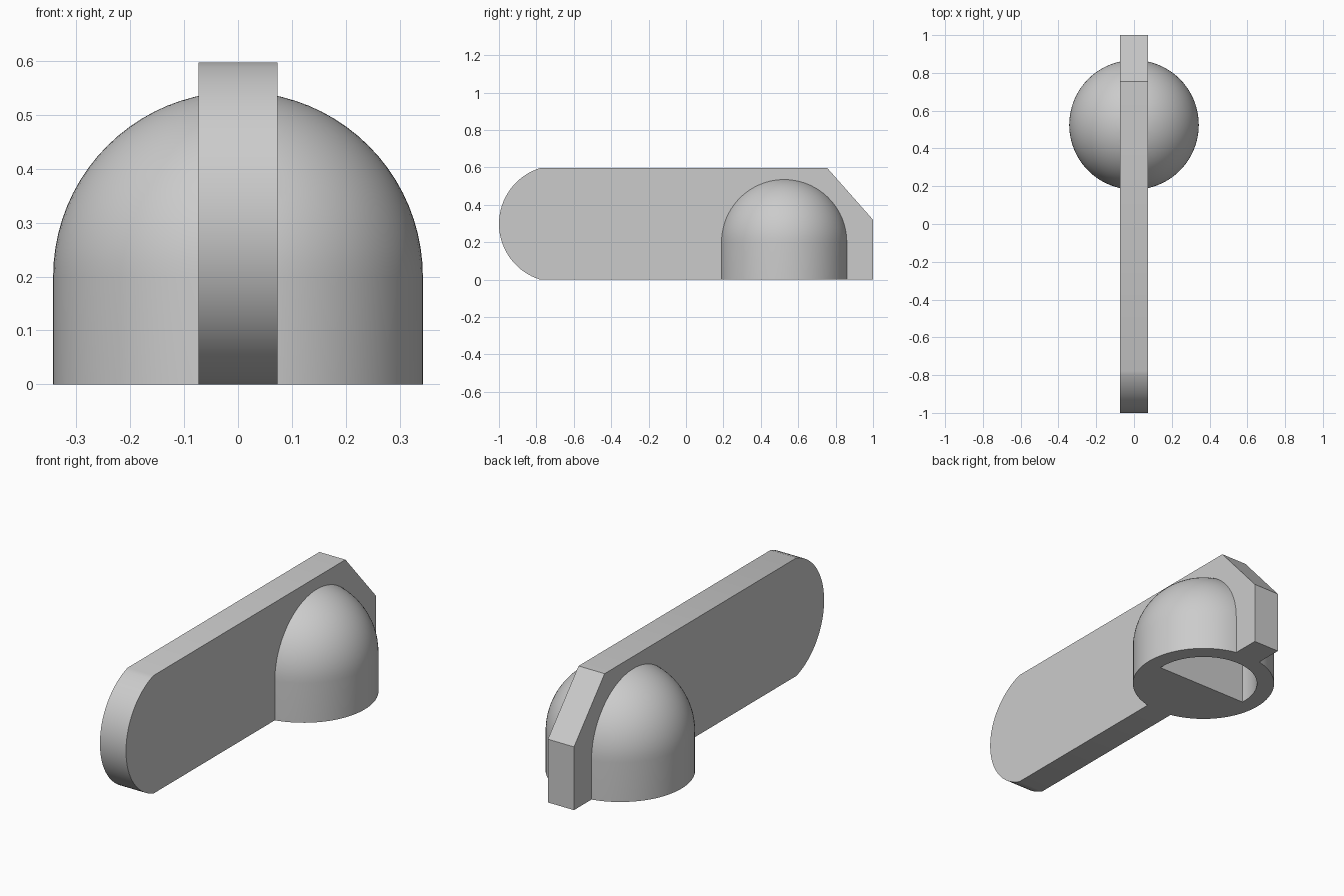
import bpy, bmesh, math

default = bpy.data.objects.get("Cube")
if default:
    bpy.data.objects.remove(default, do_unlink=True)

HUB_Y, HUB_R, SKIRT = 0.525, 0.343, 0.2
HEIGHT, HALF_WIDTH = 0.597, 0.073
BORE_R, BORE_DEPTH, FLAT = 0.26, 0.36, -0.015

grey = bpy.data.materials.new("plain grey")
grey.use_nodes = True
colour = (0.6, 0.6, 0.6, 1)
grey.diffuse_color = colour
grey.node_tree.nodes["Principled BSDF"].inputs["Base Color"].default_value = colour


def finish(bm, name):
    bmesh.ops.recalc_face_normals(bm, faces=bm.faces)
    mesh = bpy.data.meshes.new(name)
    bm.to_mesh(mesh)
    bm.free()
    mesh.materials.append(grey)
    obj = bpy.data.objects.new(name, mesh)
    bpy.context.collection.objects.link(obj)
    return obj


def extrude(name, points, offset):
    bm = bmesh.new()
    face = bm.faces.new([bm.verts.new(p) for p in points])
    result = bmesh.ops.extrude_face_region(bm, geom=[face])
    verts = [g for g in result["geom"] if isinstance(g, bmesh.types.BMVert)]
    bmesh.ops.translate(bm, verts=verts, vec=offset)
    return finish(bm, name)


def combine(target, other, operation):
    mod = target.modifiers.new(operation.lower(), "BOOLEAN")
    mod.operation, mod.object, mod.solver = operation, other, "EXACT"
    bpy.context.view_layer.objects.active = target
    bpy.ops.object.modifier_apply(modifier=mod.name)
    bpy.data.objects.remove(other, do_unlink=True)


# Domed hub: a revolved skirt and quarter circle
bm = bmesh.new()
arc = [math.pi / 2 * i / 20 for i in range(21)]
outline = [(0, 0), (HUB_R, 0)]
outline += [(HUB_R * math.cos(a), SKIRT + HUB_R * math.sin(a)) for a in arc]
verts = [bm.verts.new((r, HUB_Y, z)) for r, z in outline]
edges = [bm.edges.new(pair) for pair in zip(verts, verts[1:])]
bmesh.ops.spin(bm, geom=verts + edges, cent=(0, HUB_Y, 0), axis=(0, 0, 1),
               angle=math.tau, steps=80, use_merge=True)
bmesh.ops.remove_doubles(bm, verts=bm.verts, dist=0.0001)
knob = finish(bm, "knob")

# Pointer bar: round nose, bevelled tail
nose_r, half = 0.312, HEIGHT / 2
spread = math.asin(half / nose_r)
profile = [(1, 0), (1, 0.32), (0.755, HEIGHT)]
for i in range(33):
    a = spread * (1 - i / 16)
    profile.append((-1 + nose_r * (1 - math.cos(a)), half + nose_r * math.sin(a)))
bar = extrude("pointer_bar", [(-HALF_WIDTH, y, z) for y, z in profile],
              (2 * HALF_WIDTH, 0, 0))
combine(knob, bar, "UNION")

# D-shaped shaft socket in the underside
start = math.asin(FLAT / BORE_R)
sweep = math.pi - 2 * start
socket = [(BORE_R * math.cos(start + sweep * i / 40),
           HUB_Y + BORE_R * math.sin(start + sweep * i / 40), -0.1) for i in range(41)]
cutter = extrude("shaft_socket", socket, (0, 0, BORE_DEPTH + 0.1))
combine(knob, cutter, "DIFFERENCE")

# Smooth the curves, keep the corners crisp
bpy.ops.object.select_all(action="DESELECT")
knob.select_set(True)
bpy.context.view_layer.objects.active = knob
bpy.ops.object.shade_smooth_by_angle(angle=math.radians(30))
